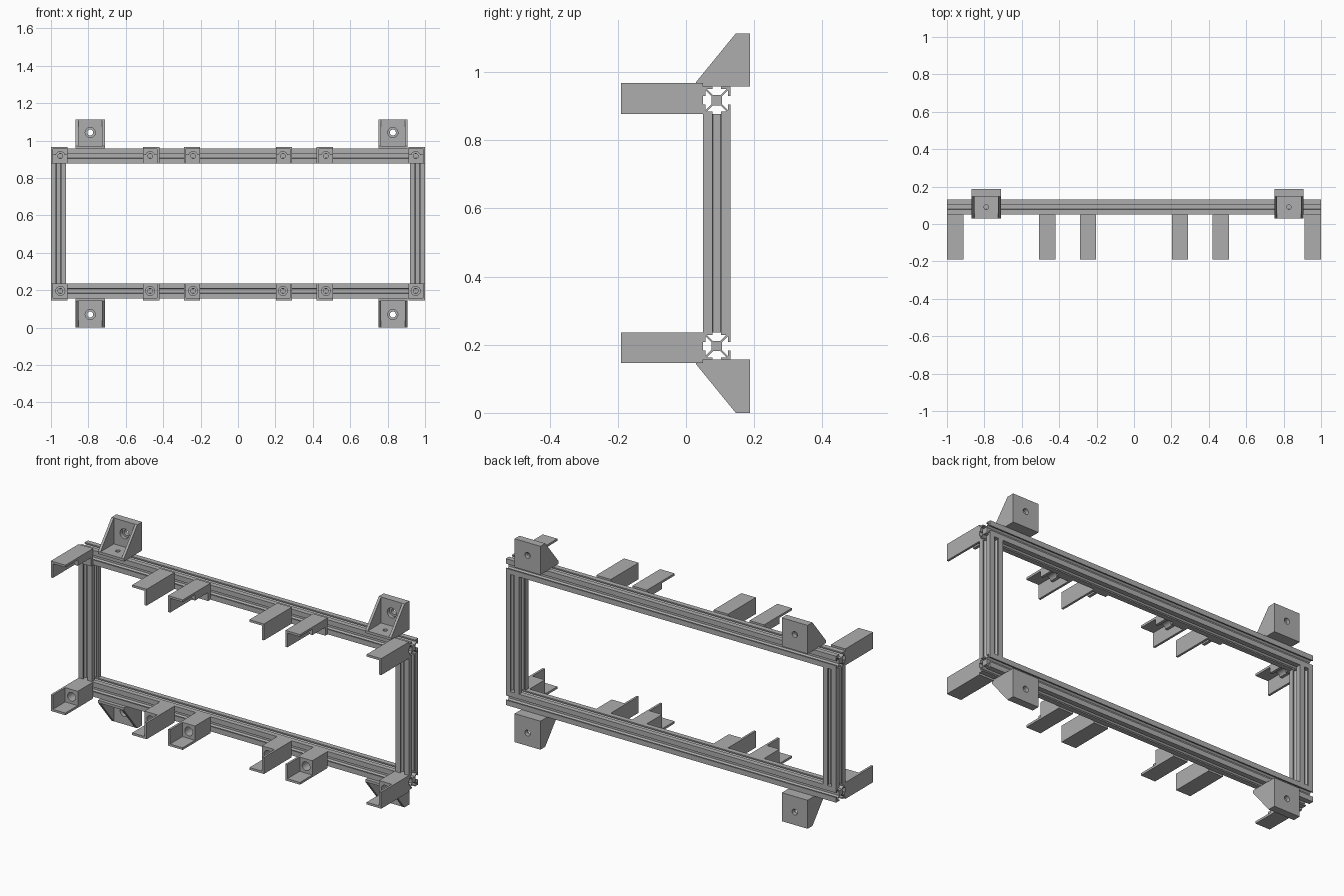
import bpy, bmesh
from mathutils import Matrix, Vector

cube = bpy.data.objects.get("Cube")
if cube:
    bpy.data.objects.remove(cube, do_unlink=True)

metal = bpy.data.materials.new("grey metal")
metal.use_nodes = True
GREY = (0.42, 0.42, 0.42, 1)
metal.diffuse_color = GREY
metal.node_tree.nodes["Principled BSDF"].inputs["Base Color"].default_value = GREY

MID_Z = 0.5565          # height of the plane the frame is mirrored about
BEAM_Y, BEAM_Z = 0.09, 0.917
HALF = 0.04             # half width of the slotted extrusion


def make(name, bm):
    bmesh.ops.recalc_face_normals(bm, faces=bm.faces)
    mesh = bpy.data.meshes.new(name)
    bm.to_mesh(mesh)
    bm.free()
    mesh.materials.append(metal)
    obj = bpy.data.objects.new(name, mesh)
    bpy.context.collection.objects.link(obj)
    return obj


def prism(name, points, start, end, matrix=Matrix()):
    """Extrude a closed outline from start to end and place it."""
    bm = bmesh.new()
    face = bm.faces.new([bm.verts.new((a, b, start)) for a, b in points])
    new = bmesh.ops.extrude_face_region(bm, geom=[face])["geom"]
    bmesh.ops.translate(bm, vec=(0, 0, end - start),
                        verts=[v for v in new if isinstance(v, bmesh.types.BMVert)])
    bmesh.ops.transform(bm, matrix=matrix, verts=bm.verts)
    return make(name, bm)


def box(name, low, high):
    bm = bmesh.new()
    bmesh.ops.create_cube(bm, size=1)
    low, high = Vector(low), Vector(high)
    bmesh.ops.scale(bm, vec=high - low, verts=bm.verts)
    bmesh.ops.translate(bm, vec=(low + high) / 2, verts=bm.verts)
    return make(name, bm)


def rod(radius, start, end):
    bm = bmesh.new()
    axis = Vector(end) - Vector(start)
    turn = axis.to_track_quat("Z", "Y").to_matrix().to_4x4()
    bmesh.ops.create_cone(bm, cap_ends=True, segments=32, radius1=radius, radius2=radius,
                          depth=axis.length,
                          matrix=Matrix.Translation((Vector(start) + Vector(end)) / 2) @ turn)
    return make("hole_cutter", bm)


def cut(obj, cutters):
    """Subtract the cutters, bake the result and remove them."""
    for c in cutters:
        c.hide_render = True
        mod = obj.modifiers.new("cut", "BOOLEAN")
        mod.operation, mod.solver, mod.object = "DIFFERENCE", "EXACT", c
    bpy.context.view_layer.update()
    graph = bpy.context.evaluated_depsgraph_get()
    mesh = bpy.data.meshes.new_from_object(obj.evaluated_get(graph))
    obj.modifiers.clear()
    obj.data = mesh
    for c in cutters:
        bpy.data.objects.remove(c, do_unlink=True)
    return obj


def flip_z(obj):
    """Mirror a part from the top rail to the bottom rail."""
    bm = bmesh.new()
    bm.from_mesh(obj.data)
    for v in bm.verts:
        v.co.z = 2 * MID_Z - v.co.z
    bmesh.ops.reverse_faces(bm, faces=bm.faces)
    bm.to_mesh(obj.data)
    bm.free()


# Slotted extrusion section: one side, turned four times
def slot_section():
    slot, lip, core, web = 0.0125, 0.007, 0.015, 0.004
    inner = HALF - lip
    half_side = [(HALF, slot), (inner, slot), (inner, inner - web), (core, core - web)]
    side = [(HALF, -HALF)] + [(a, -b) for a, b in half_side] + half_side[::-1]
    points = []
    for _ in range(4):
        points += side
        side = [(-b, a) for a, b in side]
    return points


section = slot_section()
along_x = Matrix(((0, 0, 1, 0), (1, 0, 0, 0), (0, 1, 0, 0), (0, 0, 0, 1)))

# Rails and posts
for label, z in (("top", BEAM_Z), ("bottom", 2 * MID_Z - BEAM_Z)):
    prism(label + "_rail", section, -1, 1, Matrix.Translation((0, BEAM_Y, z)) @ along_x)
for label, x in (("left", 1 - HALF), ("right", HALF - 1)):
    prism(label + "_post", section, 2 * MID_Z - BEAM_Z + HALF, BEAM_Z - HALF,
          Matrix.Translation((x, BEAM_Y, 0)))


# Holder arms: outer wall, cover plate and a bored block at the rail
def holder(name, outer, sign, top):
    width, wall, over = 0.088, 0.012, 0.02
    front, stop, back = -0.19, -0.083, BEAM_Y - HALF
    low, high = BEAM_Z - HALF, 0.967
    edge = outer + sign * width
    inside, beyond = outer + sign * wall, edge + sign * over
    x0, x1 = sorted((outer, edge))
    p0, p1 = sorted((inside, beyond))
    hole_x = (inside + edge) / 2
    arm = box(name, (x0, front, low), (x1, back, high))
    cutters = [
        box("pocket_cutter", (p0, front - over, low - over), (p1, stop, high - wall)),
        rod(0.024, (hole_x, stop - over, BEAM_Z), (hole_x, back - over, BEAM_Z)),
        rod(0.013, (hole_x, stop, BEAM_Z), (hole_x, back + over, BEAM_Z)),
    ]
    if top:
        cutters.append(box("relief_cutter", (p0, stop - 0.01, low - over),
                           (p1, back - over, BEAM_Z + 0.006)))
    cut(arm, cutters)
    if not top:
        flip_z(arm)


for bay, (x0, x1) in (("right", (-1, -0.42)), ("middle", (-0.29, 0.29)), ("left", (0.42, 1))):
    for level in ("top", "bottom"):
        holder(f"{level}_{bay}_bay_holder_a", x0, 1, level == "top")
        holder(f"{level}_{bay}_bay_holder_b", x1, -1, level == "top")


# Gusseted mounting brackets
def bracket(name, x, top):
    half, cheek, over = 0.078, 0.014, 0.03
    base, peak, back, plate = BEAM_Z + HALF, 2 * MID_Z, 0.188, 0.146
    floor = base + 0.014
    outline = [(0.03, base), (back, base), (back, peak), (plate, peak), (0.03, floor)]
    part = prism(name, outline, x - half, x + half, along_x)
    hole_z, hole_y = 1.043, BEAM_Y
    cut(part, [
        box("pocket_cutter", (x - half + cheek, 0, floor),
            (x + half - cheek, plate, peak + over)),
        rod(0.027, (x, plate - over, hole_z), (x, plate + 0.02, hole_z)),
        rod(0.016, (x, plate, hole_z), (x, back + over, hole_z)),
        rod(0.012, (x, hole_y, base - over), (x, hole_y, floor + over)),
    ])
    if not top:
        flip_z(part)


for label, x in (("right", -0.79), ("left", 0.828)):
    for level in ("top", "bottom"):
        bracket(f"{level}_{label}_bracket", x, level == "top")
